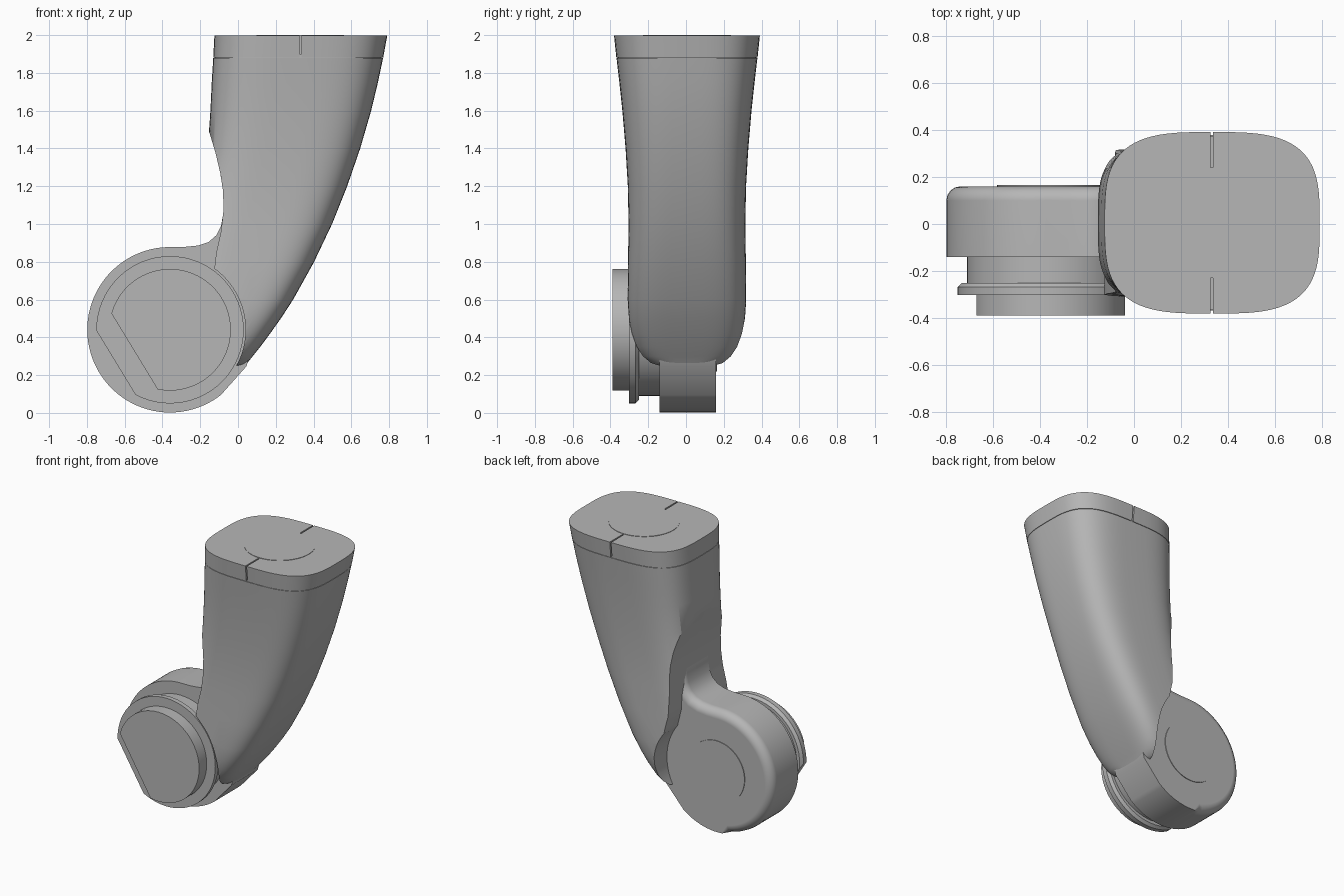
import bpy
import bmesh
from math import cos, sin, radians, copysign
from mathutils import Vector

cube = bpy.data.objects.get("Cube")
if cube:
    bpy.data.objects.remove(cube, do_unlink=True)

grey = bpy.data.materials.new("plain_grey")
grey.use_nodes = True
grey.diffuse_color = (0.47, 0.47, 0.47, 1)
grey.node_tree.nodes["Principled BSDF"].inputs["Base Color"].default_value = grey.diffuse_color

PIVOT = (-0.36, 0.44)   # joint axis in x, z
TOP = (0.33, 0.005)     # centre of the arm's end in x, y


def finish(bm, name):
    bmesh.ops.recalc_face_normals(bm, faces=bm.faces)
    mesh = bpy.data.meshes.new(name)
    bm.to_mesh(mesh)
    bm.free()
    obj = bpy.data.objects.new(name, mesh)
    bpy.context.collection.objects.link(obj)
    mesh.materials.append(grey)
    return obj


def smooth(obj, angle=35):
    bpy.ops.object.select_all(action="DESELECT")
    obj.select_set(True)
    bpy.context.view_layer.objects.active = obj
    bpy.ops.object.shade_smooth_by_angle(angle=radians(angle))


def cut(obj, cutter):
    mod = obj.modifiers.new("cut", "BOOLEAN")
    mod.operation = "DIFFERENCE"
    mod.solver = "EXACT"
    mod.object = cutter
    bpy.context.view_layer.objects.active = obj
    bpy.ops.object.modifier_apply(modifier=mod.name)
    bpy.data.objects.remove(cutter, do_unlink=True)


def arc(radius, start, end, count):
    steps = [radians(start + (end - start) * i / count) for i in range(count + 1)]
    return [(PIVOT[0] + radius * cos(a), PIVOT[1] + radius * sin(a)) for a in steps]


def extrude(profile, y0, y1):
    """Solid from an x, z outline, running from y0 to y1."""
    bm = bmesh.new()
    face = bm.faces.new([bm.verts.new((x, y0, z)) for x, z in profile])
    new = bmesh.ops.extrude_face_region(bm, geom=[face])["geom"]
    bmesh.ops.translate(bm, vec=(0, y1 - y0, 0),
                        verts=[v for v in new if isinstance(v, bmesh.types.BMVert)])
    return bm


def loft(sections, name, count=80):
    """Rounded-rectangle sections (z, left x, right x, half depth), squarer lower down."""
    bm = bmesh.new()
    rings = []
    for z, left, right, depth in sections:
        power = 2 / (4.2 - 0.45 * z)
        ring = []
        for i in range(count):
            a = radians(360 * i / count)
            u, v = [copysign(abs(t) ** power, t) for t in (cos(a), sin(a))]
            ring.append(bm.verts.new(((left + right) / 2 + u * (right - left) / 2,
                                      TOP[1] + v * depth, z)))
        rings.append(ring)
    for low, high in zip(rings, rings[1:]):
        for i in range(count):
            j = (i + 1) % count
            bm.faces.new((low[i], low[j], high[j], high[i]))
    bm.faces.new(rings[0])
    bm.faces.new(rings[-1])
    return finish(bm, name)


def disc(name, radius, y0, y1, flat=None, chamfer=0):
    """Joint disc, optionally with a flat on its lower left rim and a rear chamfer."""
    bm = extrude(arc(radius, 0, 360, 64)[:-1], y0, y1)
    if chamfer:
        rim = [e for e in bm.edges if all(abs(v.co.y - y1) < 1e-5 for v in e.verts)]
        bmesh.ops.bevel(bm, geom=rim, offset=chamfer, segments=1, affect="EDGES")
    if flat:
        normal = Vector((-0.855, 0, -0.52)).normalized()
        point = Vector((PIVOT[0], 0, PIVOT[1])) + normal * flat
        bmesh.ops.bisect_plane(bm, geom=bm.verts[:] + bm.edges[:] + bm.faces[:],
                               plane_co=point, plane_no=normal, clear_outer=True)
        bmesh.ops.holes_fill(bm, edges=[e for e in bm.edges if e.is_boundary])
    obj = finish(bm, name)
    smooth(obj)
    return obj


# Curved arm
arm = loft([
    (0.25, -0.36, 0.04, 0.16),
    (0.265, -0.36, 0.05, 0.21),
    (0.3, -0.36, 0.078, 0.25),
    (0.35, -0.36, 0.118, 0.277),
    (0.42, -0.36, 0.17, 0.296),
    (0.5, -0.35, 0.227, 0.308),
    (0.6, -0.33, 0.292, 0.314),
    (0.8, -0.28, 0.403, 0.312),
    (1.0, -0.23, 0.498, 0.309),
    (1.2, -0.19, 0.578, 0.313),
    (1.4, -0.16, 0.647, 0.325),
    (1.6, -0.146, 0.705, 0.342),
    (1.75, -0.139, 0.741, 0.358),
    (1.879, -0.131, 0.768, 0.373),
], "arm")

# Scoop on the arm's inner side, clearing the joint; a lip remains at the front
upper = [(-0.175, 1.54), (-0.15, 1.48), (-0.12, 1.38), (-0.094, 1.27), (-0.08, 1.18),
         (-0.076, 1.08)]
front_lip = [(-0.09, 0.96), (-0.115, 0.85)]
back_lip = [(-0.08, 0.96), (-0.077, 0.82)]
for lip, start, y0, y1 in ((front_lip, 54, -0.6, 0.02), (back_lip, 38, 0, 0.6)):
    scoop = upper + lip + arc(0.4, start, -28, 24) + [(-0.01, -0.2), (-1, -0.2), (-1, 1.54)]
    cut(arm, finish(extrude(scoop, y0, y1), "scoop_cutter"))
smooth(arm)

# End cap with a narrow seam below it and a slot at front and back
cap = loft([(1.882, -0.131, 0.769, 0.374), (1.997, -0.125, 0.79, 0.386)], "end_cap")
for side in (-1, 1):
    bm = bmesh.new()
    bmesh.ops.create_cube(bm, size=1)
    bmesh.ops.scale(bm, vec=(0.01, 0.2, 0.3), verts=bm.verts)
    bmesh.ops.translate(bm, vec=(TOP[0], TOP[1] + side * 0.335, 1.95), verts=bm.verts)
    cut(cap, finish(bm, "slot_cutter"))
smooth(cap)

# Core closing the seam between arm and cap
smooth(loft([(1.86, -0.125, 0.76, 0.368), (1.9, -0.125, 0.76, 0.368)], "seam_core"))

# Round plate on the end cap
bm = bmesh.new()
bmesh.ops.create_cone(bm, cap_ends=True, segments=64, radius1=0.232, radius2=0.232, depth=0.008)
bmesh.ops.translate(bm, vec=(*TOP, 1.996), verts=bm.verts)
smooth(finish(bm, "end_plate"))

# Joint housing with a filleted neck running up into the arm
outline = [(0.045, 0.247), (0.09, 0.42), (0.09, 1.15), (-0.06, 1.15), (-0.075, 1.1),
           (-0.079, 1.05), (-0.09, 0.99), (-0.115, 0.94), (-0.155, 0.905), (-0.21, 0.886),
           (-0.28, 0.879)]
outline += arc(0.438, 92, 308, 56)
bm = extrude(outline, -0.14, 0.16)
rim = [e for e in bm.edges if all(v.co.y > 0.15 and v.co.x < -0.05 and
                                  (v.co.x < -0.42 or v.co.z > 0.5) for v in e.verts)]
bmesh.ops.bevel(bm, geom=rim, offset=0.06, segments=4, profile=0.5, affect="EDGES")
housing = finish(bm, "joint_housing")
smooth(housing)
normals = housing.modifiers.new("even_shading", "WEIGHTED_NORMAL")
normals.keep_sharp = True

# Stacked discs on the joint
disc("back_plate", 0.222, 0.155, 0.165)
disc("hub", 0.35, -0.25, -0.13, flat=0.33)
disc("flange", 0.39, -0.302, -0.25, flat=0.335, chamfer=0.018)
disc("front_boss", 0.322, -0.389, -0.3, flat=0.22)
